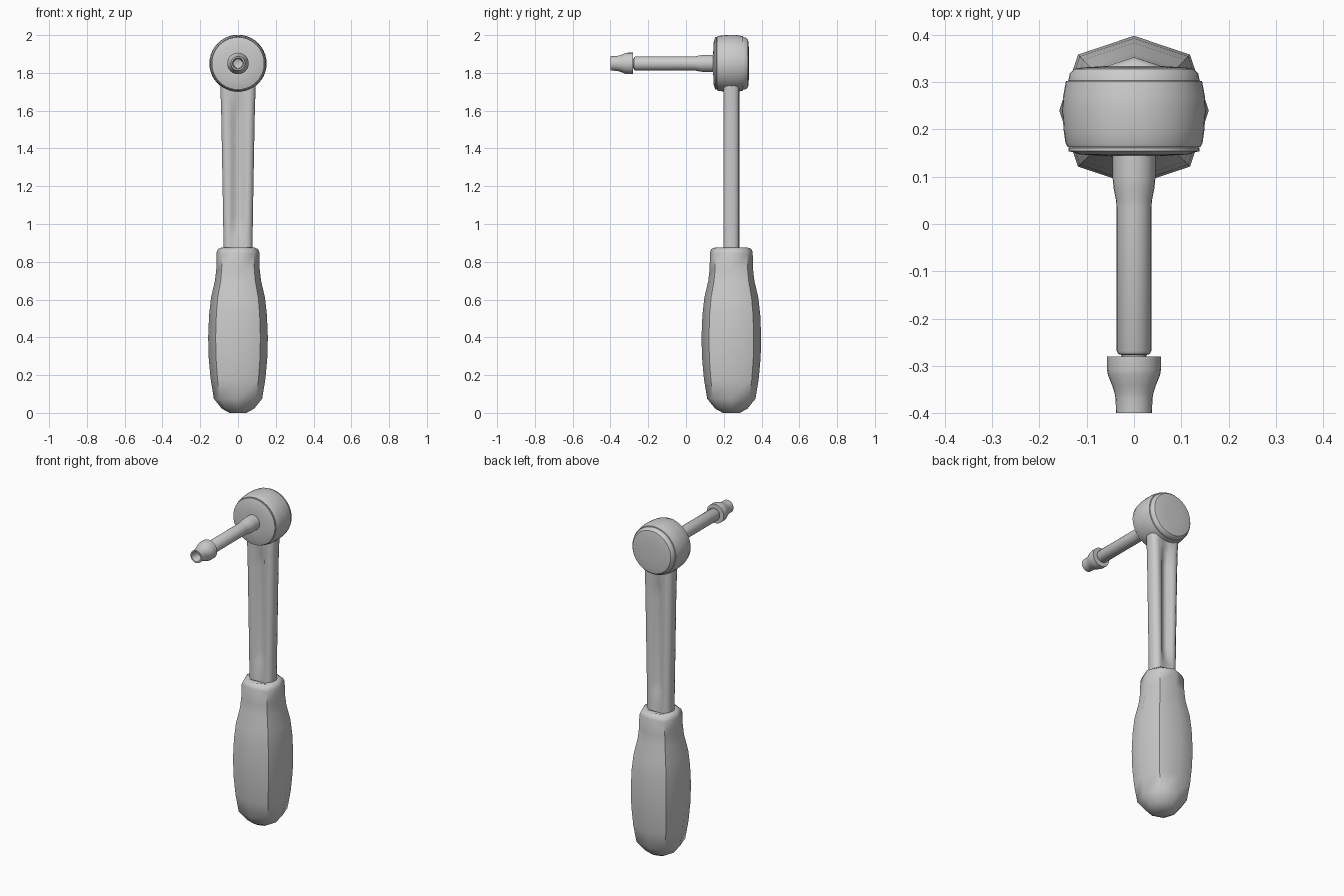
import bpy, bmesh
from math import sin, cos, pi

CY, HEAD_Z = 0.24, 1.85


def finish(name, bm, angle):
    bmesh.ops.remove_doubles(bm, verts=bm.verts, dist=1e-5)
    bmesh.ops.recalc_face_normals(bm, faces=bm.faces)
    me = bpy.data.meshes.new(name)
    bm.to_mesh(me)
    bm.free()
    ob = bpy.data.objects.new(name, me)
    bpy.context.collection.objects.link(ob)
    bpy.ops.object.select_all(action='DESELECT')
    ob.select_set(True)
    bpy.context.view_layer.objects.active = ob
    bpy.ops.object.shade_smooth_by_angle(angle=angle)
    return ob


def loft(name, rings, angle=0.6):
    """Skin a list of closed rings and cap both ends."""
    bm = bmesh.new()
    loops = [[bm.verts.new(p) for p in r] for r in rings]
    for a, b in zip(loops, loops[1:]):
        n = len(a)
        for i in range(n):
            j = (i + 1) % n
            bm.faces.new((a[i], a[j], b[j], b[i]))
    bm.faces.new(loops[0])
    bm.faces.new(loops[-1])
    return finish(name, bm, angle)


def lathe_y(name, profile, seg, angle=0.6):
    """Turn (radius, y) points about the drive axis."""
    loft(name, [[(r * cos(2 * pi * i / seg), y, HEAD_Z + r * sin(2 * pi * i / seg))
                 for i in range(seg)] for r, y in profile], angle)


# Eight-sided grip with slightly fuller diagonals
grip = [(0.045, 0.004), (0.085, 0.022), (0.128, 0.075), (0.145, 0.18), (0.155, 0.29),
        (0.158, 0.40), (0.153, 0.52), (0.143, 0.61), (0.122, 0.70), (0.115, 0.76),
        (0.113, 0.85), (0.106, 0.868), (0.085, 0.876), (0.05, 0.872)]
rings = []
for r, z in grip:
    ring = []
    for i in range(8):
        k = 1.06 if i % 2 else 1.0
        dz = -0.008 if i % 2 and 0.8 < z < 0.874 else 0
        ring.append((r * k * cos(i * pi / 4), CY + r * k * sin(i * pi / 4), z + dz))
    rings.append(ring)
rings[0] = [(x, y, 0.0) for x, y, z in rings[0]]
loft("handle_grip", rings, 0.9)

# Flat shank with a groove down the front and back
shank = [(0.80, 0.076, 0), (0.93, 0.077, 0), (0.98, 0.078, 0.016), (1.05, 0.079, 0.024),
         (1.55, 0.088, 0.024), (1.63, 0.090, 0.018), (1.70, 0.093, 0), (1.78, 0.095, 0)]
rings = []
for z, w, d in shank:
    quarter = [(w, 0.015), (w - 0.006, 0.030), (w - 0.020, 0.041), (w - 0.034, 0.042),
               (0.034, 0.041 - 0.15 * d), (0.016, 0.041 - 0.85 * d), (0, 0.041 - d)]
    half = quarter + [(-x, y) for x, y in quarter[-2::-1]]
    full = half + [(x, -y) for x, y in half[::-1]]
    rings.append([(x, CY + y, z) for x, y in full])
loft("shank", rings, 0.8)

# Barrel-shaped ratchet head
lathe_y("ratchet_head", [(0.06, 0.163), (0.141, 0.163), (0.145, 0.172), (0.149, 0.20),
                         (0.1515, 0.24), (0.150, 0.27), (0.144, 0.302), (0.139, 0.303),
                         (0.136, 0.318), (0.127, 0.328), (0.11, 0.331), (0.06, 0.334)], 40)

# Cover plate on the drive side
lathe_y("cover_plate", [(0.05, 0.17), (0.131, 0.166), (0.139, 0.161), (0.139, 0.154),
                        (0.130, 0.152), (0.115, 0.147), (0.06, 0.144)], 40)

# Extension bar with stepped root
lathe_y("extension_bar", [(0.045, 0.16), (0.045, 0.095), (0.043, 0.075), (0.038, 0.05),
                          (0.037, 0.035), (0.037, -0.268), (0.033, -0.275),
                          (0.026, -0.277), (0.026, -0.29)], 24)

# Hollow socket at the tip
lathe_y("socket", [(0.02, -0.280), (0.057, -0.280), (0.057, -0.308), (0.055, -0.320),
                   (0.046, -0.342), (0.041, -0.358), (0.039, -0.370), (0.038, -0.400),
                   (0.030, -0.400), (0.026, -0.392), (0.024, -0.345), (0.01, -0.340)], 24)
